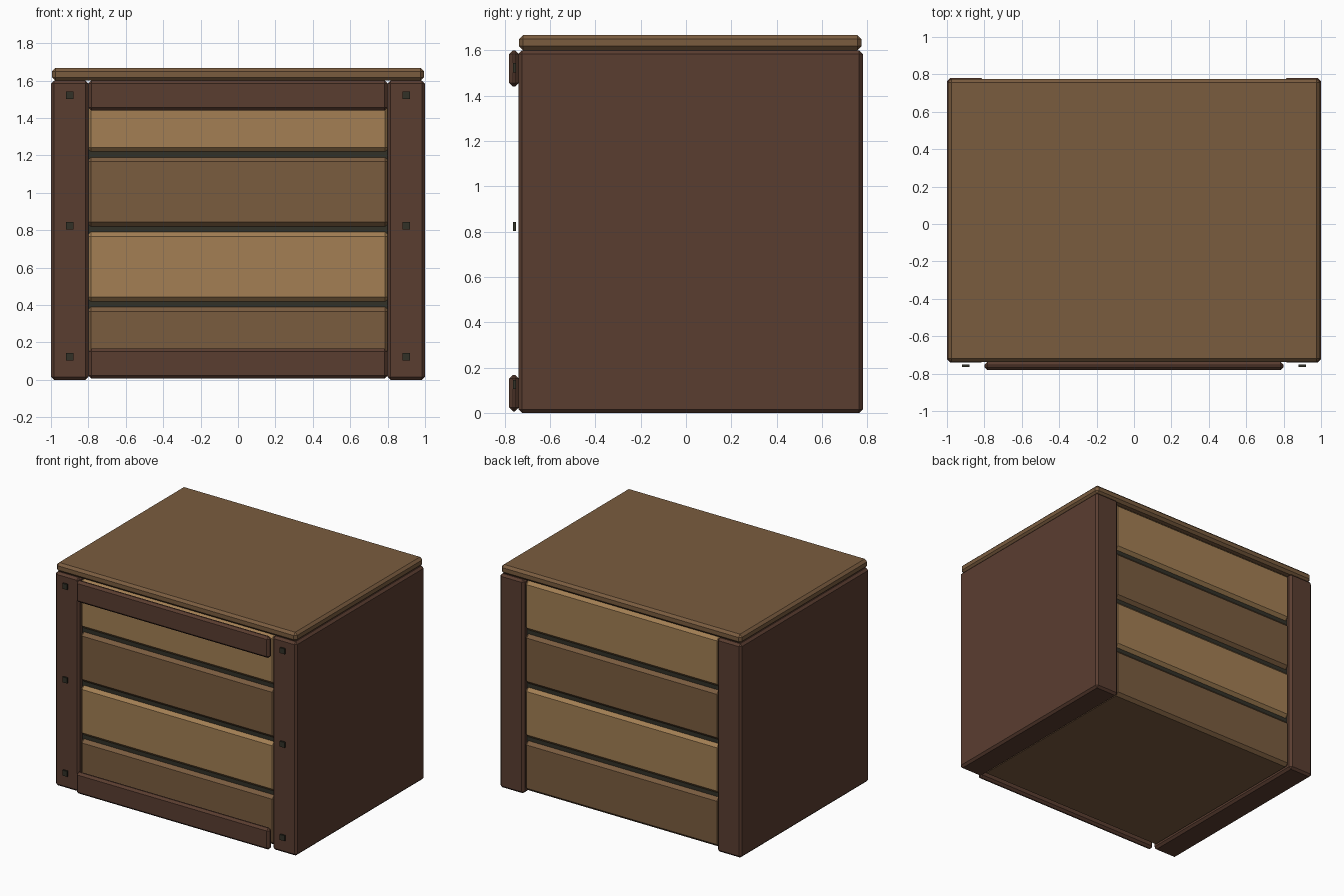
import bpy, bmesh

if "Cube" in bpy.data.objects:
    bpy.data.objects.remove(bpy.data.objects["Cube"])


def material(name, rgb):
    """Flat material from 0-255 sRGB values."""
    m = bpy.data.materials.new(name)
    lin = [((c / 255 + 0.055) / 1.055) ** 2.4 for c in rgb]
    m.diffuse_color = (*lin, 1)
    m.use_nodes = True
    m.node_tree.nodes["Principled BSDF"].inputs["Base Color"].default_value = m.diffuse_color
    return m


DARK = material("dark_brown_wood", (90, 61, 48))
MID = material("medium_brown_wood", (122, 92, 63))
LIGHT = material("light_tan_wood", (163, 127, 84))
IRON = material("blackened_iron", (50, 49, 39))


def box(name, x, y, z, mat, bevel=0.0):
    """Box spanning the given (min, max) ranges with chamfered edges."""
    bm = bmesh.new()
    bmesh.ops.create_cube(bm, size=1)
    for v in bm.verts:
        v.co = [lo + (c + 0.5) * (hi - lo) for c, (lo, hi) in zip(v.co, (x, y, z))]
    if bevel:
        bmesh.ops.bevel(bm, geom=bm.edges[:], offset=bevel, segments=1,
                        profile=0.5, affect='EDGES')
    bmesh.ops.recalc_face_normals(bm, faces=bm.faces[:])
    me = bpy.data.meshes.new(name)
    bm.to_mesh(me)
    bm.free()
    me.materials.append(mat)
    ob = bpy.data.objects.new(name, me)
    bpy.context.collection.objects.link(ob)
    return ob


# Full-depth side walls, whose ends read as corner posts, with square bolts
for side, s in (("left", -1), ("right", 1)):
    box(f"{side}_side_wall", sorted((s * 0.8, s * 1.0)), (-0.74, 0.78), (0, 1.6),
        DARK, 0.016)
    for i, z in enumerate((0.125, 0.823, 1.523)):
        box(f"{side}_bolt_{i + 1}", (s * 0.9 - 0.02, s * 0.9 + 0.02),
            (-0.764, -0.751), (z - 0.02, z + 0.02), IRON)

# Stacked planks running right through, alternating in colour
for i in range(4):
    zc = 0.205 + 0.4 * i
    box(f"plank_{i + 1}", (-0.81, 0.81), (-0.72, 0.76), (zc - 0.185, zc + 0.185),
        LIGHT if i % 2 else MID, 0.023)

# Dark core seen in the gaps between planks
box("inner_core", (-0.805, 0.805), (-0.697, 0.737), (0.06, 1.55), IRON)

# Front rails
box("top_rail", (-0.8, 0.8), (-0.78, -0.738), (1.44, 1.6), DARK, 0.016)
box("bottom_rail", (-0.8, 0.8), (-0.78, -0.738), (0.007, 0.167), DARK, 0.016)

# Lid
box("lid", (-0.995, 0.995), (-0.737, 0.775), (1.6, 1.667), MID, 0.018)
